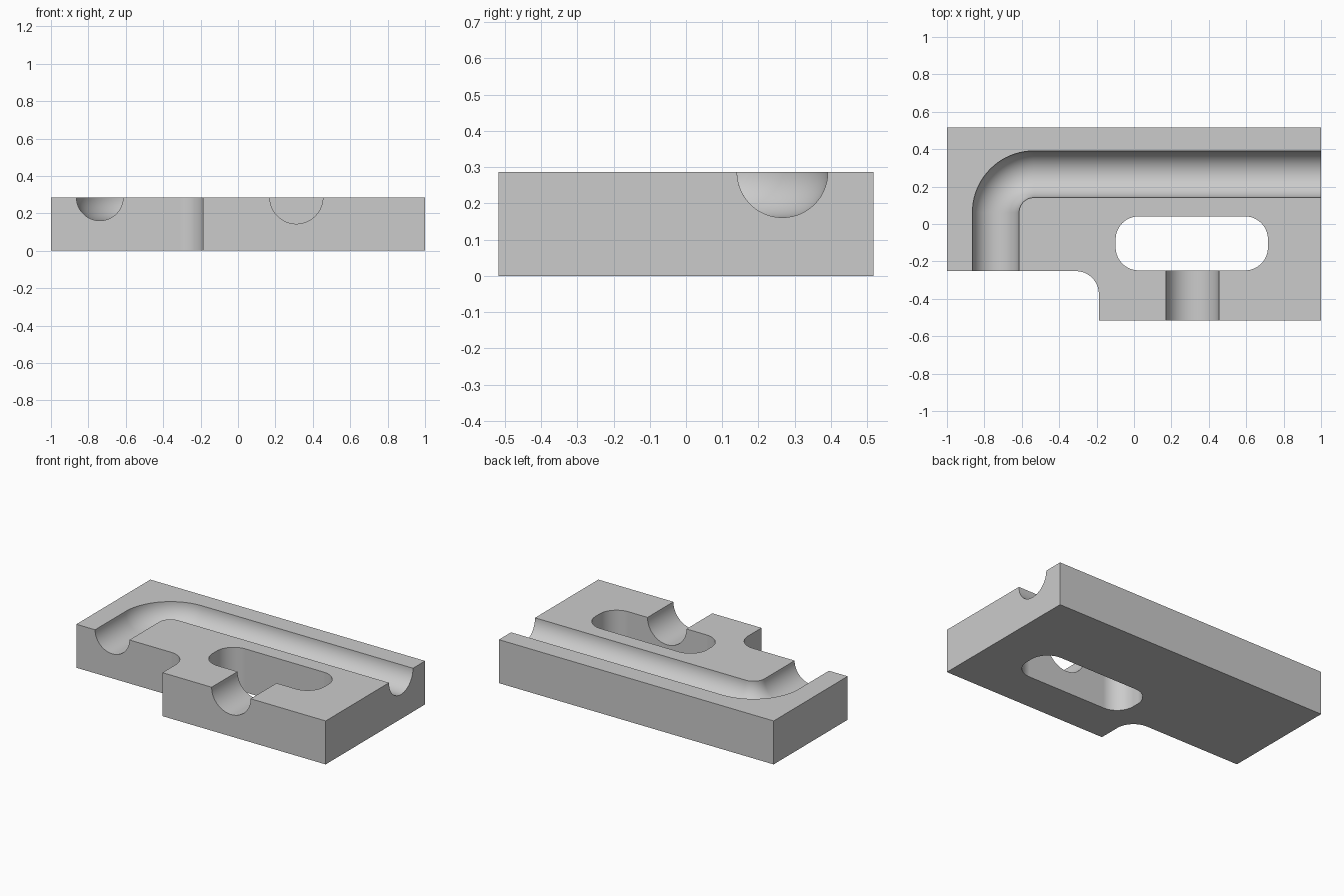
import bpy
import bmesh
from math import sin, cos, pi, radians
from mathutils import Vector

if "Cube" in bpy.data.objects:
    bpy.data.objects.remove(bpy.data.objects["Cube"], do_unlink=True)

HEIGHT = 0.286
DEPTH = 0.517       # half depth of the block
STEP_Y = -0.252     # front edge of the shallow side
STEP_X = -0.188     # side of the front projection
FILLET = 0.123
ARC_STEPS = 20


def arc(cx, cy, r, start, end):
    """Points on an arc, angles in degrees."""
    angles = [radians(start + (end - start) * i / ARC_STEPS) for i in range(ARC_STEPS + 1)]
    return [(cx + r * cos(a), cy + r * sin(a)) for a in angles]


def finish(name, bm):
    bmesh.ops.recalc_face_normals(bm, faces=bm.faces)
    mesh = bpy.data.meshes.new(name)
    bm.to_mesh(mesh)
    bm.free()
    obj = bpy.data.objects.new(name, mesh)
    bpy.context.collection.objects.link(obj)
    return obj


def prism(name, outline, z0, z1):
    """Extrude a flat outline upward."""
    bm = bmesh.new()
    face = bm.faces.new([bm.verts.new((x, y, z0)) for x, y in outline])
    top = bmesh.ops.extrude_face_region(bm, geom=[face])["geom"]
    verts = [v for v in top if isinstance(v, bmesh.types.BMVert)]
    bmesh.ops.translate(bm, verts=verts, vec=(0, 0, z1 - z0))
    return finish(name, bm)


def tube(name, path, radius, sides=64):
    """Sweep a round section along a level path at the top surface."""
    bm = bmesh.new()
    pts = [Vector((x, y, HEIGHT)) for x, y in path]
    rings = []
    for i, p in enumerate(pts):
        before = (p - pts[i - 1]).normalized() if i else Vector()
        after = (pts[i + 1] - p).normalized() if i < len(pts) - 1 else Vector()
        side = (before + after).normalized().cross(Vector((0, 0, 1)))
        ring = []
        for k in range(sides):
            a = 2 * pi * (k + 0.5) / sides
            ring.append(bm.verts.new(p + radius * (side * cos(a) + Vector((0, 0, sin(a))))))
        rings.append(ring)
    for a, b in zip(rings, rings[1:]):
        for k in range(sides):
            n = (k + 1) % sides
            bm.faces.new((a[k], a[n], b[n], b[k]))
    bm.faces.new(rings[0])
    bm.faces.new(rings[-1])
    return finish(name, bm)


# Block with a stepped front and a filleted inner corner
outline = [(-1, DEPTH), (-1, STEP_Y)]
outline += arc(STEP_X - FILLET, STEP_Y - FILLET, FILLET, 90, 0)
outline += [(STEP_X, -DEPTH), (1, -DEPTH), (1, DEPTH)]
block = prism("channel_block", outline, 0, HEIGHT)

# Rounded slot through the block
x0, x1, y0, y1 = -0.098, 0.716, -0.248, 0.041
r = FILLET
slot = (arc(x1 - r, y1 - r, r, 0, 90) + arc(x0 + r, y1 - r, r, 90, 180)
        + arc(x0 + r, y0 + r, r, 180, 270) + arc(x1 - r, y0 + r, r, 270, 360))

# Bent channel and short front channel
bend = [(1.2, 0.266)] + arc(-0.535, 0.062, 0.204, 90, 180) + [(-0.739, -0.45)]
cutters = [
    prism("slot_cutter", slot, -0.1, HEIGHT + 0.1),
    tube("bent_channel_cutter", bend, 0.125),
    tube("front_channel_cutter", [(0.312, -0.7), (0.312, -0.12)], 0.142),
]

bpy.ops.object.select_all(action='DESELECT')
bpy.context.view_layer.objects.active = block
block.select_set(True)
for cutter in cutters:
    cutter.hide_render = True
    mod = block.modifiers.new(cutter.name, 'BOOLEAN')
    mod.operation = 'DIFFERENCE'
    mod.solver = 'EXACT'
    mod.object = cutter
    bpy.ops.object.modifier_apply(modifier=mod.name)
    bpy.data.objects.remove(cutter, do_unlink=True)

# Plain grey finish
grey = bpy.data.materials.new("plain_grey")
grey.use_nodes = True
colour = (0.6, 0.6, 0.6, 1)
grey.diffuse_color = colour
grey.node_tree.nodes["Principled BSDF"].inputs["Base Color"].default_value = colour
block.data.materials.clear()
block.data.materials.append(grey)

# Smooth channels and fillets, crisp edges
bpy.ops.object.shade_smooth_by_angle(angle=radians(30))
weighted = block.modifiers.new("weighted_normals", 'WEIGHTED_NORMAL')
weighted.keep_sharp = True
